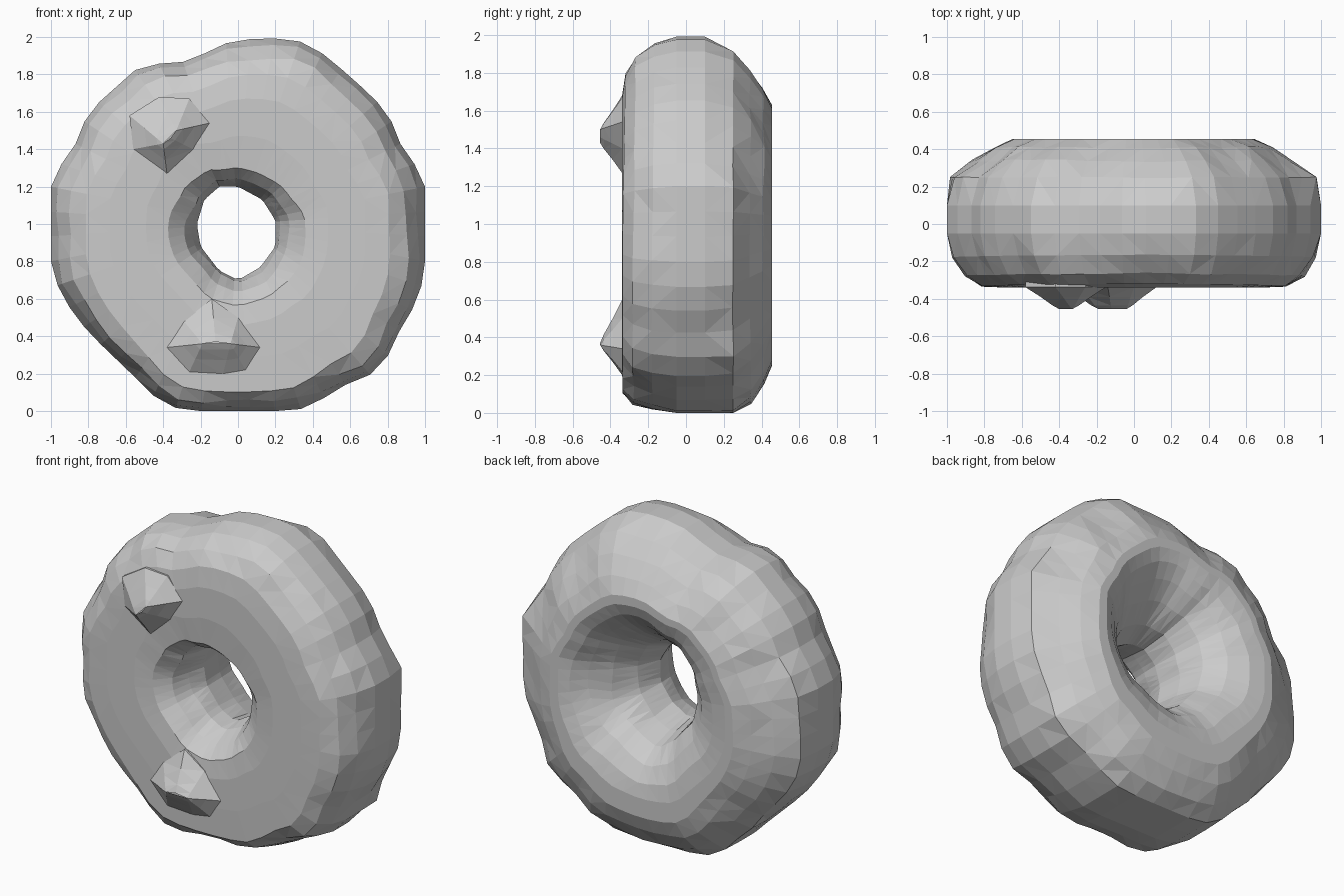
import bpy, bmesh, math
from mathutils import Vector, noise

if "Cube" in bpy.data.objects:
    bpy.data.objects.remove(bpy.data.objects["Cube"])

# Front outlines of the ring and its hole, as (x, z)
OUTER = [(1, .8), (1, 1.25), (.88, 1.4), (.8, 1.6), (.6, 1.79), (.38, 1.97), (.13, 2),
         (-.1, 1.96), (-.25, 1.87), (-.52, 1.85), (-.8, 1.6), (-.88, 1.4), (-1, 1.25),
         (-1, .8), (-.95, .62), (-.8, .42), (-.55, .18), (-.4, .03), (-.25, 0),
         (.3, 0), (.4, .03), (.55, .13), (.72, .2), (.83, .33), (.87, .45), (.97, .6)]
HOLE = [(.2, .88), (.2, 1.02), (.13, 1.13), (0, 1.2), (-.1, 1.2), (-.18, 1.13),
        (-.22, 1), (-.2, .88), (-.1, .75), (0, .7), (.12, .77)]
# Cross-section: (0 = hole wall .. 1 = outer edge, depth y)
FRONT = [(0, -.03), (.03, -.14), (.09, -.25), (.2, -.325), (.35, -.34), (.6, -.34),
         (.76, -.335), (.88, -.28), (.96, -.18), (1, -.05), (1, .1)]
BACK = [(.97, .25), (.86, .34), (.73, .41), (.6, .455), (.48, .455)]
CRATER = [(.4, .42), (.31, .35), (.2, .25), (.08, .12)]       # steep hollow
ROUND = [(.34, .435), (.2, .38), (.08, .28), (.02, .13)]      # soft shoulder
SEGMENTS = 48


def reach(outline, a):
    """Distance from the centre to the outline in direction a."""
    d = Vector((math.cos(a), math.sin(a)))
    best = 0
    for p, q in zip(outline, outline[1:] + outline[:1]):
        p, q = Vector((p[0], p[1] - 1)), Vector((q[0], q[1] - 1))
        e = q - p
        den = d.x * e.y - d.y * e.x
        if abs(den) < 1e-9:
            continue
        t = (p.x * e.y - p.y * e.x) / den
        s = (p.x * d.y - p.y * d.x) / den
        if t > 0 and -1e-6 <= s <= 1 + 1e-6:
            best = max(best, t)
    return best


def section(a):
    """Cross-section at angle a: flatter low, rounder at the top and sides."""
    up, side = math.sin(a), math.cos(a)
    low = max(0, -up) ** 2
    w = .4 + .6 * math.cos(a - math.radians(30))
    w = max(0, w)
    pts = []
    for t, y in FRONT:
        if -.35 < y < -.15:
            if t > .7:
                t += (1 - t) * .4 * low
                y += .015 * max(0, up)
            elif t < .3:
                t *= 1 - .35 * max(0, up)
        pts.append((t, y))
    for t, y in BACK:
        if t > .5:
            t += (.03 * low if t > .9 else .05 * low) - .05 * max(0, up)
            if .5 < t < .9:
                t -= .05 * side * side
        pts.append((t, y))
    for c, r in zip(CRATER, ROUND):
        pts.append(tuple(w * u + (1 - w) * v for u, v in zip(c, r)))
    return pts


def finish(bm, name):
    bmesh.ops.triangulate(bm, faces=bm.faces)
    bmesh.ops.recalc_face_normals(bm, faces=bm.faces)
    mesh = bpy.data.meshes.new(name)
    bm.to_mesh(mesh)
    bm.free()
    ob = bpy.data.objects.new(name, mesh)
    bpy.context.collection.objects.link(ob)


# Lumpy ring, flat at the front and funnelled at the back
bm = bmesh.new()
rings = []
for i in range(SEGMENTS):
    a = 2 * math.pi * (i + .5) / SEGMENTS
    inner, outer = reach(HOLE, a), reach(OUTER, a)
    ring = []
    for t, y in section(a):
        r = inner + (outer - inner) * t
        co = Vector((r * math.cos(a), y, 1 + r * math.sin(a)))
        if -.3 < y < .44 and .02 < t < .99:
            co += Vector((math.cos(a), y, math.sin(a))) * noise.noise(co * 4) * .03
        co.z = max(co.z, 0)
        ring.append(bm.verts.new(co))
    rings.append(ring)
n = len(rings[0])
for i in range(SEGMENTS):
    p, q = rings[i], rings[(i + 1) % SEGMENTS]
    for j in range(n):
        k = (j + 1) % n
        bm.faces.new((p[j], p[k], q[k], q[j]))
finish(bm, "lumpy_ring")


def bump(name, rim, ridge):
    """Faceted lump on the front face rising from a rim to a short ridge."""
    bm = bmesh.new()
    loops = []
    for f, y in ((0, -.3), (0, -.338), (.45, -.39), (.8, -.435), (1, -.455)):
        loop = []
        for x, z in rim:
            # pull each rim point towards its nearest point on the ridge
            tx, tz = min(ridge, key=lambda p: (p[0] - x) ** 2 + (p[1] - z) ** 2)
            loop.append(bm.verts.new((x + (tx - x) * f, y, z + (tz - z) * f)))
        loops.append(loop)
    for lo, hi in zip(loops, loops[1:]):
        for j in range(len(rim)):
            k = (j + 1) % len(rim)
            bm.faces.new((lo[j], lo[k], hi[k], hi[j]))
    bm.faces.new(loops[0])
    bmesh.ops.remove_doubles(bm, verts=bm.verts, dist=.001)
    finish(bm, name)


# Two lumps on the front
bump("upper_bump", [(-.15, 1.54), (-.26, 1.67), (-.42, 1.68), (-.58, 1.58), (-.56, 1.4),
                    (-.38, 1.27), (-.24, 1.4)], [(-.4, 1.43), (-.36, 1.46), (-.33, 1.5)])
bump("lower_bump", [(.12, .34), (0, .5), (-.14, .6), (-.29, .48), (-.38, .34), (-.26, .21),
                    (-.08, .2), (.04, .22)], [(-.19, .36), (-.12, .37), (-.04, .36)])
